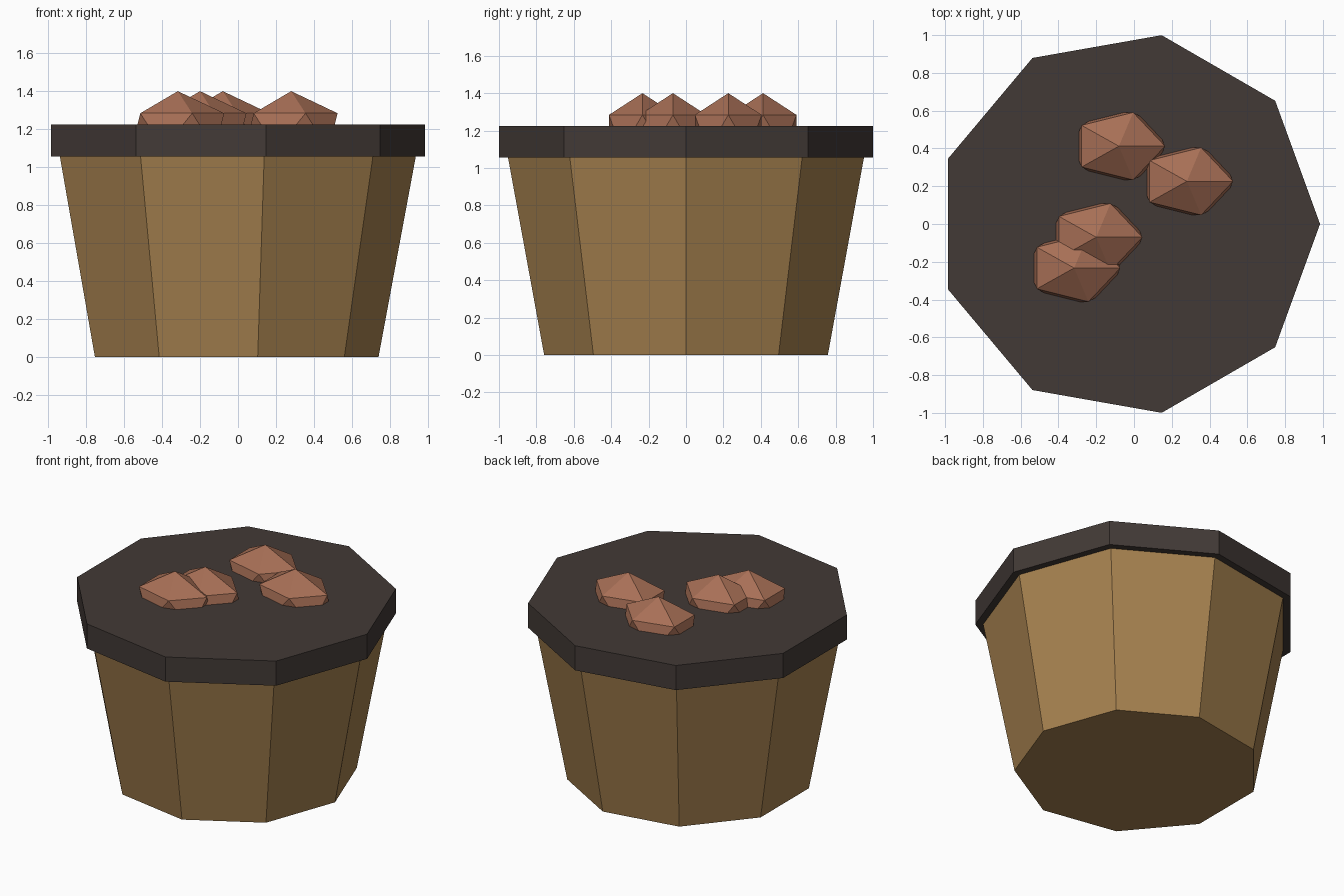
import bpy, bmesh, math
from mathutils import Matrix

if "Cube" in bpy.data.objects:
    bpy.data.objects.remove(bpy.data.objects["Cube"])

CENTRE_X = -0.03   # nine-sided footprint has its vertex on +x, so its axis sits left of centre
SIDES = 9


def material(name, rgb):
    m = bpy.data.materials.new(name)
    m.diffuse_color = (*rgb, 1)
    m.use_nodes = True
    m.node_tree.nodes["Principled BSDF"].inputs["Base Color"].default_value = m.diffuse_color
    return m


def finish(name, bm, mat):
    bmesh.ops.recalc_face_normals(bm, faces=bm.faces)
    mesh = bpy.data.meshes.new(name)
    bm.to_mesh(mesh)
    bm.free()
    mesh.materials.append(mat)
    obj = bpy.data.objects.new(name, mesh)
    bpy.context.collection.objects.link(obj)
    return obj


def tapered_prism(name, r0, z0, r1, z1, mat):
    bm = bmesh.new()
    rings = []
    for r, z in ((r0, z0), (r1, z1)):
        angles = [math.tau * i / SIDES for i in range(SIDES)]
        rings.append([bm.verts.new((CENTRE_X + r * math.cos(a), r * math.sin(a), z)) for a in angles])
    low, high = rings
    bm.faces.new(low[::-1])
    bm.faces.new(high)
    for i in range(SIDES):
        j = (i + 1) % SIDES
        bm.faces.new((low[i], low[j], high[j], high[i]))
    return finish(name, bm, mat)


def lump(name, x, y, mat):
    bm = bmesh.new()
    bmesh.ops.create_icosphere(bm, subdivisions=1, radius=0.21)
    bmesh.ops.scale(bm, vec=(1.3, 1, 1), verts=bm.verts)
    bmesh.ops.transform(bm, matrix=Matrix.Translation((x, y, 1.19)), verts=bm.verts)
    return finish(name, bm, mat)


tan = material("tan", (0.38, 0.22, 0.078))
dark = material("dark_brown", (0.055, 0.042, 0.037))
clay = material("reddish_brown", (0.39, 0.16, 0.093))

# Tapered cup and overhanging slab top
tapered_prism("cup", 0.77, 0, 0.967, 1.06, tan)
tapered_prism("top_slab", 1.015, 1.055, 1.015, 1.225, dark)

# Faceted lumps half sunk into the top
for n, (x, y) in enumerate([(-0.08, 0.412), (0.28, 0.226), (-0.2, -0.07), (-0.317, -0.233)], 1):
    lump(f"topping_lump_{n}", x, y, clay)
